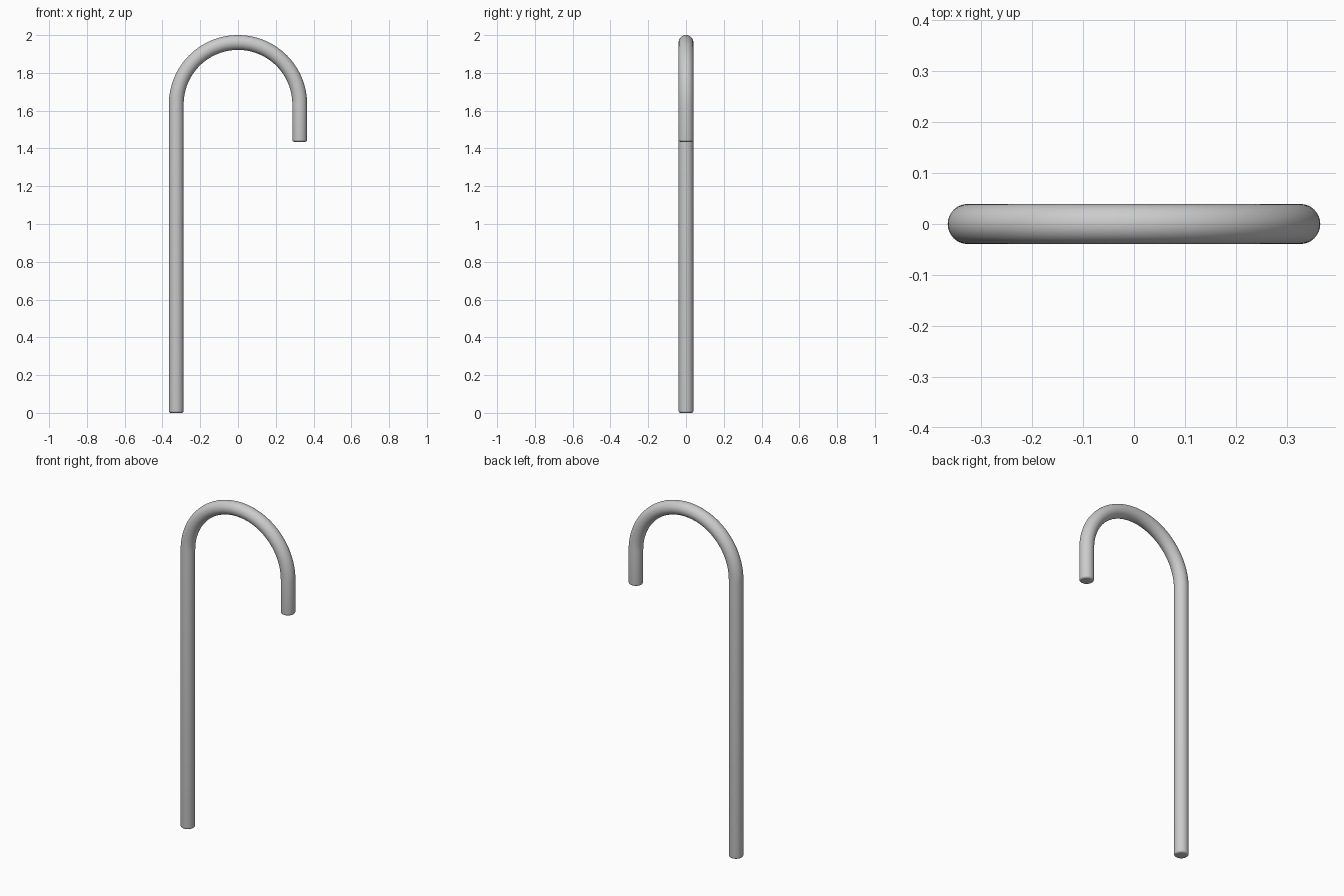
import bpy, bmesh, math
from mathutils import Vector

if "Cube" in bpy.data.objects:
    bpy.data.objects.remove(bpy.data.objects["Cube"])

R = 0.0392             # tube radius
BEND = 0.3268          # centreline radius of the crook
ZC = 2.0 - R - BEND    # height where the bend starts
TIP = 1.435            # bottom of the short end
EDGE = 0.011           # rounded end edge
SIDES, STEPS = 48, 64

# Stations along the cane: (x, z, path angle, radius)
def rounded_end(x, z0, angle):
    out = []
    for i in range(6):
        a = math.pi / 2 * i / 5
        out.append((x, z0 + EDGE * (1 - math.sin(a)), angle, R - EDGE * (1 - math.cos(math.pi / 2 - a))))
    return out

stations = rounded_end(-BEND, 0.0, math.pi)[::-1]
stations = sorted(stations, key=lambda s: s[1])
for i in range(STEPS + 1):
    a = math.pi * (1 - i / STEPS)
    stations.append((BEND * math.cos(a), ZC + BEND * math.sin(a), a, R))
stations += sorted(rounded_end(BEND, TIP, 0.0), key=lambda s: -s[1])

# Make each end's radius grow from the flat face to full width
def end_radius(z, z0):
    h = min(max(z - z0, 0.0), EDGE)
    return R - EDGE + math.sqrt(max(EDGE**2 - (EDGE - h)**2, 0.0))

stations = [(x, z, a, end_radius(z, 0.0 if x < 0 else TIP) if z < ZC - 0.05 else r)
            for x, z, a, r in stations]

# Sweep a round section through the stations
bm = bmesh.new()
rings = []
for x, z, a, r in stations:
    out = Vector((math.cos(a), 0, math.sin(a)))
    side = Vector((0, 1, 0))
    ring = []
    for k in range(SIDES):
        t = 2 * math.pi * k / SIDES
        ring.append(bm.verts.new(Vector((x, 0, z)) + r * (math.cos(t) * out + math.sin(t) * side)))
    rings.append(ring)
for p, q in zip(rings, rings[1:]):
    for k in range(SIDES):
        n = (k + 1) % SIDES
        bm.faces.new((p[k], p[n], q[n], q[k]))
bm.faces.new(rings[0])
bm.faces.new(rings[-1])
bmesh.ops.recalc_face_normals(bm, faces=bm.faces)

mesh = bpy.data.meshes.new("cane")
bm.to_mesh(mesh)
bm.free()
cane = bpy.data.objects.new("cane", mesh)
bpy.context.collection.objects.link(cane)
bpy.context.view_layer.objects.active = cane
cane.select_set(True)
bpy.ops.object.shade_smooth_by_angle(angle=math.radians(40))
